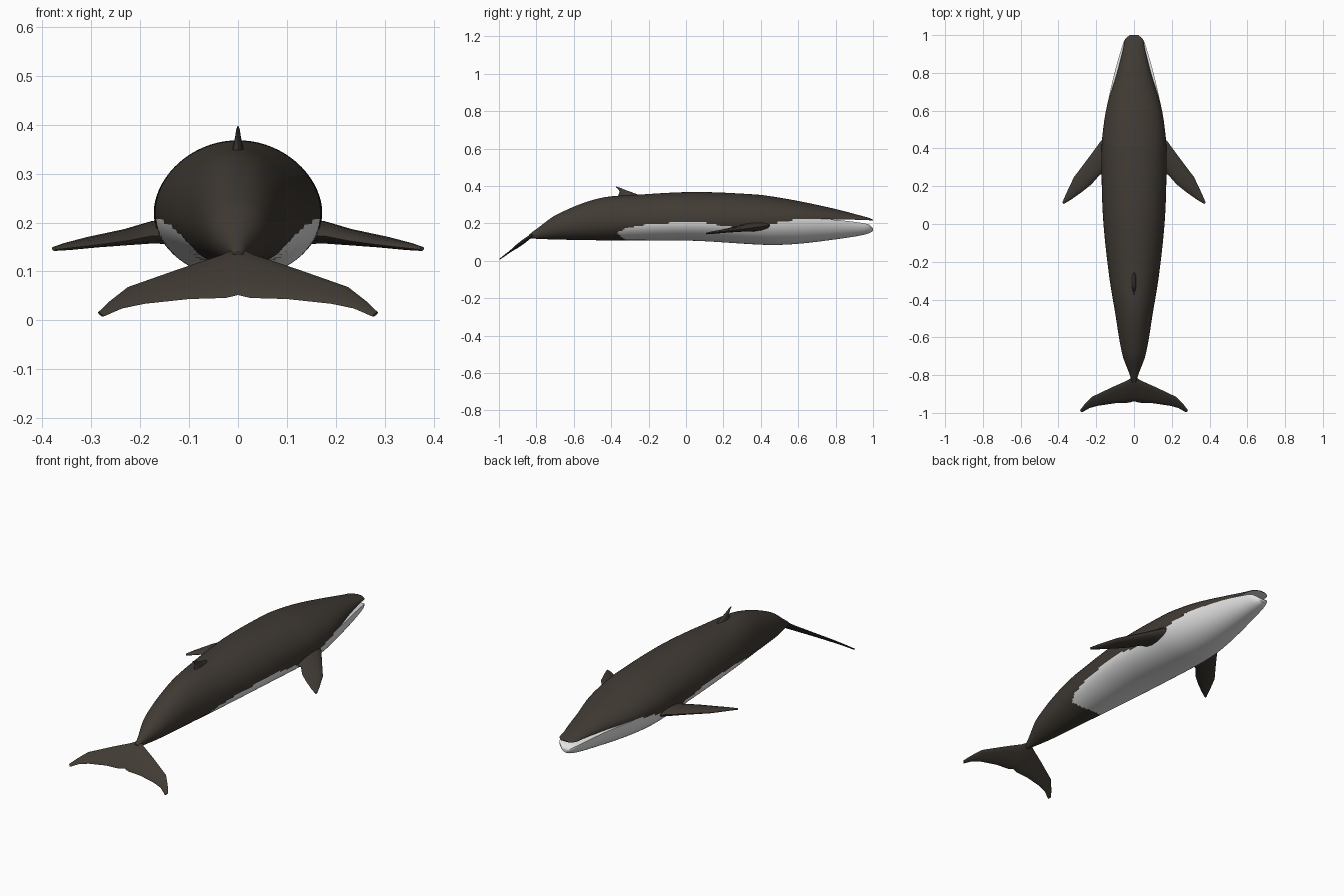
import bpy, bmesh, math
from mathutils import Vector

if "Cube" in bpy.data.objects:
    bpy.data.objects.remove(bpy.data.objects["Cube"])


def material(name, rgb):
    m = bpy.data.materials.new(name)
    m.diffuse_color = (*rgb, 1)
    m.use_nodes = True
    m.node_tree.nodes["Principled BSDF"].inputs["Base Color"].default_value = m.diffuse_color
    return m


DARK = material("dark brown", (0.052, 0.043, 0.034))
WHITE = material("belly white", (0.78, 0.78, 0.78))


def finish(bm, name, mats):
    bmesh.ops.recalc_face_normals(bm, faces=bm.faces)
    me = bpy.data.meshes.new(name)
    bm.to_mesh(me)
    bm.free()
    ob = bpy.data.objects.new(name, me)
    bpy.context.collection.objects.link(ob)
    for m in mats:
        me.materials.append(m)
    bpy.ops.object.select_all(action='DESELECT')
    ob.select_set(True)
    bpy.context.view_layer.objects.active = ob
    bpy.ops.object.shade_smooth_by_angle(angle=math.radians(45))
    return ob


def sample(rows, y, smooth=True):
    """Interpolate the columns of rows at y (first column)."""
    i = 0
    while i < len(rows) - 2 and y > rows[i + 1][0]:
        i += 1
    a, b = rows[i], rows[i + 1]
    h = b[0] - a[0]
    t = min(max((y - a[0]) / h, 0), 1)
    p, n = rows[max(i - 1, 0)], rows[min(i + 2, len(rows) - 1)]
    out = []
    for c in range(1, len(a)):
        v = a[c] + (b[c] - a[c]) * t
        if smooth:
            ma = (b[c] - p[c]) / (b[0] - p[0]) * h
            mb = (n[c] - a[c]) / (n[0] - a[0]) * h
            v = ((2*t**3 - 3*t*t + 1) * a[c] + (t**3 - 2*t*t + t) * ma
                 + (3*t*t - 2*t**3) * b[c] + (t**3 - t*t) * mb)
        out.append(v)
    return out


# Body stations: y, half width, side line height, back height, belly height
TRUNK = [(-0.84, 0.010, 0.130, 0.140, 0.122), (-0.80, 0.022, 0.145, 0.170, 0.118),
         (-0.69, 0.062, 0.180, 0.248, 0.114), (-0.47, 0.100, 0.205, 0.333, 0.110),
         (-0.25, 0.135, 0.213, 0.354, 0.110), (0.05, 0.165, 0.217, 0.368, 0.107),
         (0.37, 0.172, 0.220, 0.355, 0.088), (0.48, 0.166, 0.222, 0.341, 0.085),
         (0.62, 0.144, 0.224, 0.316, 0.093)]
UPPER_JAW = [(0.80, 0.090, 0.222, 0.277, 0), (0.93, 0.057, 0.219, 0.243, 0),
             (0.98, 0.046, 0.217, 0.229, 0), (1.00, 0.022, 0.216, 0.220, 0)]
LOWER_JAW = [(0.80, 0.103, 0.219, 0, 0.115), (0.93, 0.066, 0.204, 0, 0.135),
             (0.98, 0.046, 0.193, 0, 0.148), (1.00, 0.018, 0.175, 0, 0.160)]

# Upper edge of the pale belly along the side: y, height
BELLY_EDGE = [(-0.37, 0.150), (-0.33, 0.172), (-0.2, 0.195), (0, 0.208), (0.1, 0.206),
              (0.2, 0.185), (0.42, 0.170), (0.46, 0.200), (0.6, 0.222), (0.66, 0.3)]


def is_belly(p):
    rear = -0.37 + 0.05 * min(max((0.15 - p.z) / 0.04, 0), 1)
    return p.y > rear and p.z < sample(BELLY_EDGE, p.y, False)[0]


# Body: an upper and a lower half loft, welded on the trunk, parted at the mouth
bm = bmesh.new()
STEPS, SIDES = 180, 36
ys = [-0.84 + 1.84 * i / STEPS for i in range(STEPS + 1)]
for jaw, col in ((UPPER_JAW, 2), (LOWER_JAW, 3)):
    upper = col == 2
    rings = []
    for y in ys:
        row = sample(TRUNK + jaw, y)
        w, mid, end = row[0], row[1], row[col]
        rings.append([bm.verts.new((w * math.cos(math.pi * k / SIDES), y,
                                    mid + (end - mid) * math.sin(math.pi * k / SIDES)))
                      for k in range(SIDES + 1)])
    for i, (r, s) in enumerate(zip(rings, rings[1:])):
        for k in range(SIDES):
            f = bm.faces.new((r[k], r[k + 1], s[k + 1], s[k]))
            c = f.calc_center_median()
            pale = is_belly(c) and not (upper and c.y > 0.5)
            f.material_index = 1 if pale else 0
        if ys[i] > 0.63:  # palate and floor of the mouth
            f = bm.faces.new((r[0], r[-1], s[-1], s[0]))
            f.material_index = 1
    f = bm.faces.new(rings[-1])
    f.material_index = 0 if upper else 1
    bm.faces.new(rings[0])
bmesh.ops.remove_doubles(bm, verts=[v for v in bm.verts if v.co.y < 0.63], dist=0.0006)
finish(bm, "body", [DARK, WHITE])


def blade(name, sections, mirrored, sides=12):
    """Loft lens sections: leading point, trailing point, half thickness vector."""
    bm = bmesh.new()
    rings = []
    for lead, trail, thick in sections:
        a, b, t = Vector(lead), Vector(trail), Vector(thick)
        ring = []
        for k in range(sides):
            ang = 2 * math.pi * k / sides
            ring.append(bm.verts.new((a + b) / 2 + (a - b) / 2 * math.cos(ang)
                                     + t * math.sin(ang)))
        rings.append(ring)
    for r, s in zip(rings, rings[1:]):
        for k in range(sides):
            n = (k + 1) % sides
            bm.faces.new((r[k], r[n], s[n], s[k]))
    bm.faces.new(rings[-1])
    ob = finish(bm, name, [DARK])
    if mirrored:
        ob.modifiers.new("mirror", 'MIRROR')
    return ob


# Flippers
blade("flippers", [
    ((0.130, 0.475, 0.190), (0.130, 0.270, 0.175), (0, 0, 0.026)),
    ((0.175, 0.440, 0.188), (0.180, 0.262, 0.172), (0, 0, 0.022)),
    ((0.235, 0.358, 0.177), (0.225, 0.210, 0.163), (0, 0, 0.015)),
    ((0.318, 0.248, 0.164), (0.275, 0.170, 0.156), (0, 0, 0.010)),
    ((0.362, 0.155, 0.153), (0.335, 0.128, 0.149), (0, 0, 0.007)),
    ((0.380, 0.112, 0.147), (0.372, 0.106, 0.145), (0, 0, 0.004))], True)


# Tail flukes lie in one plane sloping down to the rear
def on_fluke(x, y):
    return (x, y, 0.006 + (y + 1) * 0.74)


def fluke_section(lead, trail, t):
    return on_fluke(*lead), on_fluke(*trail), (0, -0.59 * t, 0.81 * t)


blade("tail_flukes", [
    fluke_section((0, -0.805), (0, -0.938), 0.011),
    fluke_section((0.035, -0.828), (0.025, -0.946), 0.009),
    fluke_section((0.120, -0.866), (0.100, -0.949), 0.007),
    fluke_section((0.225, -0.916), (0.190, -0.962), 0.005),
    fluke_section((0.262, -0.955), (0.235, -0.974), 0.004),
    fluke_section((0.286, -0.986), (0.275, -0.997), 0.003)], True)

# Back fin, hooked to the rear
blade("back_fin", [
    ((0, -0.215, 0.335), (0, -0.385, 0.325), (0.016, 0, 0)),
    ((0, -0.265, 0.358), (0, -0.362, 0.350), (0.011, 0, 0)),
    ((0, -0.322, 0.378), (0, -0.355, 0.370), (0.006, 0, 0)),
    ((0, -0.352, 0.391), (0, -0.364, 0.385), (0.004, 0, 0)),
    ((0, -0.372, 0.397), (0, -0.376, 0.394), (0.002, 0, 0))], False)
